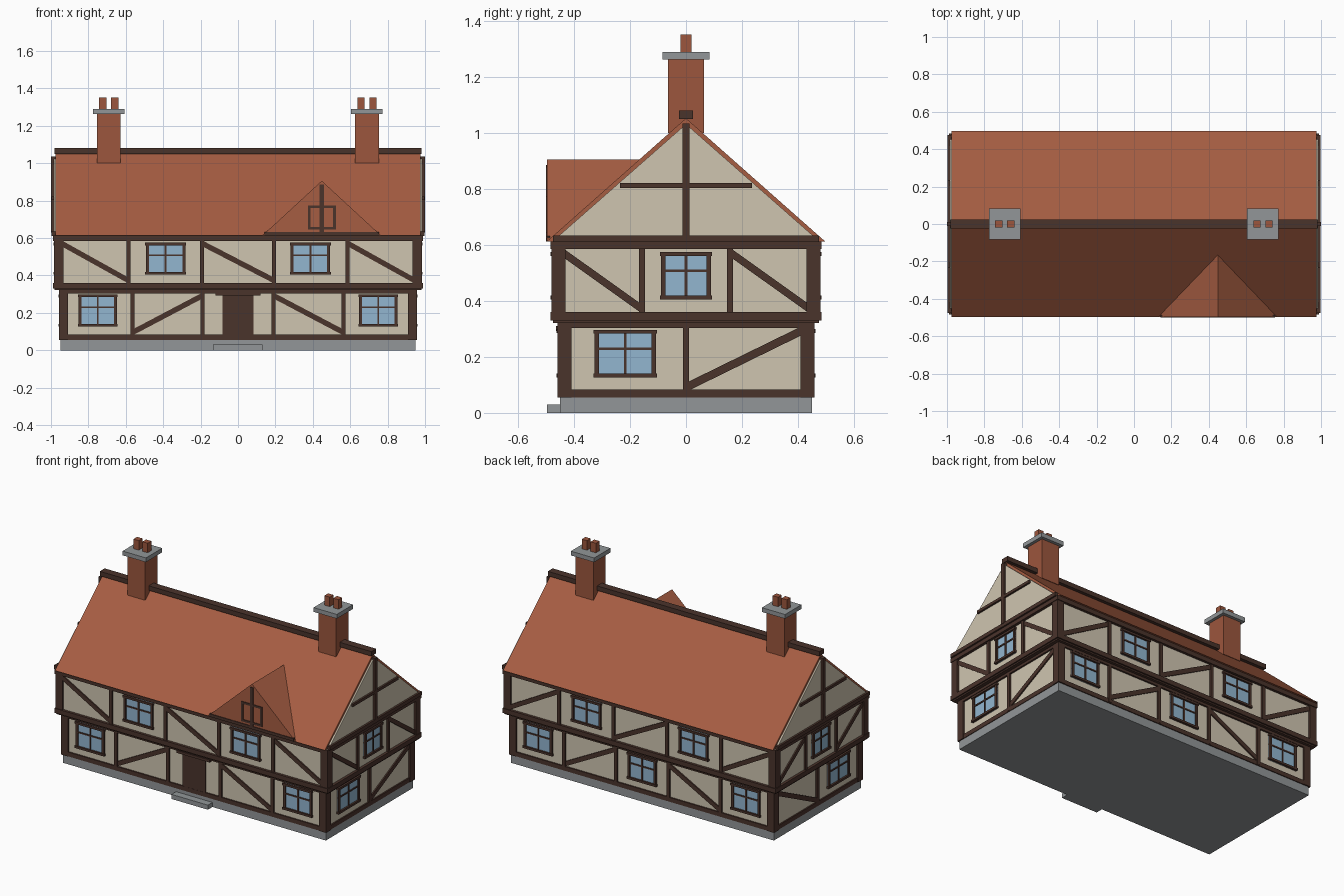
import bpy, bmesh
from mathutils import Vector

if "Cube" in bpy.data.objects:
    bpy.data.objects.remove(bpy.data.objects["Cube"])


def material(name, rgb):
    m = bpy.data.materials.new(name)
    lin = [((c / 255 + 0.055) / 1.055) ** 2.4 for c in rgb]
    m.diffuse_color = (*lin, 1)
    m.use_nodes = True
    m.node_tree.nodes["Principled BSDF"].inputs["Base Color"].default_value = m.diffuse_color
    return m


TIMBER = material("dark timber", (74, 51, 43))
PLASTER = material("cream plaster", (207, 197, 176))
ROOF = material("clay tile", (166, 93, 66))
BRICK = material("chimney brick", (156, 86, 61))
STONE = material("grey stone", (146, 150, 152))
GLASS = material("blue glass", (146, 182, 208))

parts = {}


def prism(part, mat, pts, axis, a, b):
    """Extrude a 2D outline from a to b along axis; outline is (x,z) for y, (y,z) for x."""
    bm = parts.setdefault(part, (bmesh.new(), mat))[0]

    def at(p, d):
        return Vector((d, p[0], p[1])) if axis == "x" else Vector((p[0], d, p[1]))
    lo = [bm.verts.new(at(p, a)) for p in pts]
    hi = [bm.verts.new(at(p, b)) for p in pts]
    n = len(pts)
    faces = [bm.faces.new(lo), bm.faces.new(hi[::-1])]
    for i in range(n):
        j = (i + 1) % n
        faces.append(bm.faces.new((lo[i], hi[i], hi[j], lo[j])))
    bmesh.ops.recalc_face_normals(bm, faces=faces)


def box(part, mat, x0, x1, y0, y1, z0, z1):
    prism(part, mat, [(x0, z0), (x1, z0), (x1, z1), (x0, z1)], "y", y0, y1)


class Wall:
    """One wall face: pieces are placed by position along it, height and how far they stand out."""

    def __init__(self, name, axis, sign, plane):
        self.name, self.axis, self.sign, self.plane = name, axis, sign, plane

    def shape(self, part, mat, pts, out, back=0.01):
        s = self.sign
        prism(self.name + "_" + part, mat, pts, self.axis,
              s * (self.plane - back), s * (self.plane + out))

    def rect(self, part, mat, u0, u1, z0, z1, out):
        self.shape(part, mat, [(u0, z0), (u1, z0), (u1, z1), (u0, z1)], out)

    def post(self, u, z0, z1, w=0.022):
        self.rect("posts", TIMBER, u - w / 2, u + w / 2, z0, z1, 0.011)

    def brace(self, u0, u1, za, zb):
        h = 0.016
        self.shape("braces", TIMBER, [(u0, za - h), (u1, zb - h), (u1, zb + h), (u0, za + h)], 0.008)

    def window(self, u, z, w, h):
        r, t = w / 2, h / 2
        self.rect("glass", GLASS, u - r, u + r, z - t, z + t, 0.004)
        for s in (-1, 1):
            e = u + s * (r - 0.008)
            self.rect("window_frames", TIMBER, e - 0.008, e + 0.008, z - t, z + t, 0.012)
            e = z + s * (t - 0.007)
            self.rect("window_frames", TIMBER, u - r - 0.004, u + r + 0.004, e - 0.007, e + 0.007, 0.016)
        self.rect("window_frames", TIMBER, u - 0.005, u + 0.005, z - t, z + t, 0.009)
        self.rect("window_frames", TIMBER, u - r, u + r, z + 0.013, z + 0.022, 0.009)


# Plinth, doorstep and the two storeys
box("plinth", STONE, -0.95, 0.95, -0.45, 0.45, 0, 0.055)
box("doorstep", STONE, -0.133, 0.13, -0.497, -0.44, 0, 0.03)
box("ground_storey", PLASTER, -0.945, 0.945, -0.447, 0.447, 0.05, 0.335)
box("upper_storey", PLASTER, -0.97, 0.97, -0.468, 0.468, 0.33, 0.615)

# Corner posts
for sx in (-1, 1):
    for sy in (-1, 1):
        for part, x, y, z0, z1 in (("ground_corner_posts", 0.933, 0.434, 0.055, 0.33),
                                   ("upper_corner_posts", 0.959, 0.455, 0.33, 0.61)):
            box(part, TIMBER, sx * x - 0.025, sx * x + 0.025,
                sy * y - 0.025, sy * y + 0.025, z0, z1)

# Horizontal beams running round the house
for part, x, y, z0, z1 in (("sill_beam", 0.954, 0.456, 0.055, 0.083),
                           ("ground_top_beam", 0.956, 0.458, 0.304, 0.325),
                           ("jetty_beam", 0.988, 0.485, 0.33, 0.36),
                           ("jetty_joists", 0.98, 0.476, 0.321, 0.33),
                           ("wall_plate_beam", 0.988, 0.485, 0.585, 0.613)):
    box(part, TIMBER, -x, x, -y, y, z0, z1)

# Long walls
for name, s in (("front", -1), ("back", 1)):
    low, up = Wall(name + "_ground", "y", s, 0.447), Wall(name + "_upper", "y", s, 0.468)
    for sx in (-1, 1):
        for u in (0.19, 0.565):
            low.post(sx * u, 0.06, 0.325)
        for u in (0.193, 0.585):
            up.post(sx * u, 0.34, 0.6)
        low.window(sx * 0.75, 0.213, 0.205, 0.172)
        up.window(sx * 0.387, 0.49, 0.21, 0.17)
        low.brace(sx * 0.555, sx * 0.2, 0.1, 0.287)
    for a, b in ((-0.935, -0.595), (-0.183, 0.183), (0.595, 0.935)):
        up.brace(a, b, 0.567, 0.378)
    if name == "back":
        low.window(0, 0.213, 0.205, 0.172)
    else:
        low.rect("door", TIMBER, -0.083, 0.083, 0.055, 0.297, 0.008)
        low.rect("door_lintel", TIMBER, -0.12, 0.12, 0.293, 0.31, 0.018)

# End walls and gables
for name, s in (("left", -1), ("right", 1)):
    low, up = Wall(name + "_ground", "x", s, 0.945), Wall(name + "_upper", "x", s, 0.97)
    low.post(0, 0.06, 0.325)
    low.window(-0.217, 0.212, 0.22, 0.17)
    low.brace(0.01, 0.41, 0.096, 0.292)
    for sy in (-1, 1):
        up.post(sy * 0.157, 0.34, 0.6)
    up.window(0, 0.49, 0.178, 0.17)
    up.brace(-0.432, -0.167, 0.567, 0.378)
    up.brace(0.167, 0.432, 0.567, 0.378)
    gable = Wall(name + "_gable", "x", s, 0.985)
    gable.shape("wall", PLASTER, [(-0.478, 0.612), (0.478, 0.612), (0, 1.032)], 0, 0.02)
    gable.rect("timbers", TIMBER, -0.475, 0.475, 0.61, 0.634, 0.013)
    gable.rect("timbers", TIMBER, -0.235, 0.235, 0.803, 0.821, 0.012)
    gable.rect("timbers", TIMBER, -0.012, 0.012, 0.63, 1.035, 0.015)

# Main roof and ridge beam
prism("main_roof", ROOF, [(-0.497, 0.613), (0.497, 0.613), (0, 1.053)], "x", -0.975, 0.975)
box("ridge_beam", TIMBER, -0.981, 0.981, -0.025, 0.025, 1.05, 1.08)

# Dormer with timbered face
prism("dormer_roof", ROOF, [(0.13, 0.613), (0.765, 0.613), (0.448, 0.906)], "y", -0.496, -0.12)
dormer = Wall("dormer", "y", -1, 0.496)
dormer.rect("timbers", TIMBER, 0.143, 0.753, 0.613, 0.632, 0.004)
dormer.rect("timbers", TIMBER, 0.437, 0.459, 0.62, 0.885, 0.005)
for u in (0.38, 0.516):
    dormer.rect("window_frame", TIMBER, u - 0.007, u + 0.007, 0.645, 0.775, 0.004)
for z in (0.652, 0.768):
    dormer.rect("window_frame", TIMBER, 0.373, 0.523, z - 0.007, z + 0.007, 0.004)

# Chimneys
for name, x in (("left", -0.691), ("right", 0.689)):
    box(name + "_chimney_stack", BRICK, x - 0.064, x + 0.064, -0.064, 0.064, 1.0, 1.265)
    box(name + "_chimney_cap", STONE, x - 0.084, x + 0.084, -0.084, 0.084, 1.262, 1.29)
    for dx in (-0.032, 0.032):
        box(name + "_chimney_pots", BRICK, x + dx - 0.019, x + dx + 0.019, -0.019, 0.019, 1.285, 1.352)

# Turn the collected parts into objects
for name, (bm, mat) in parts.items():
    mesh = bpy.data.meshes.new(name)
    bm.to_mesh(mesh)
    bm.free()
    mesh.materials.append(mat)
    bpy.context.collection.objects.link(bpy.data.objects.new(name, mesh))
